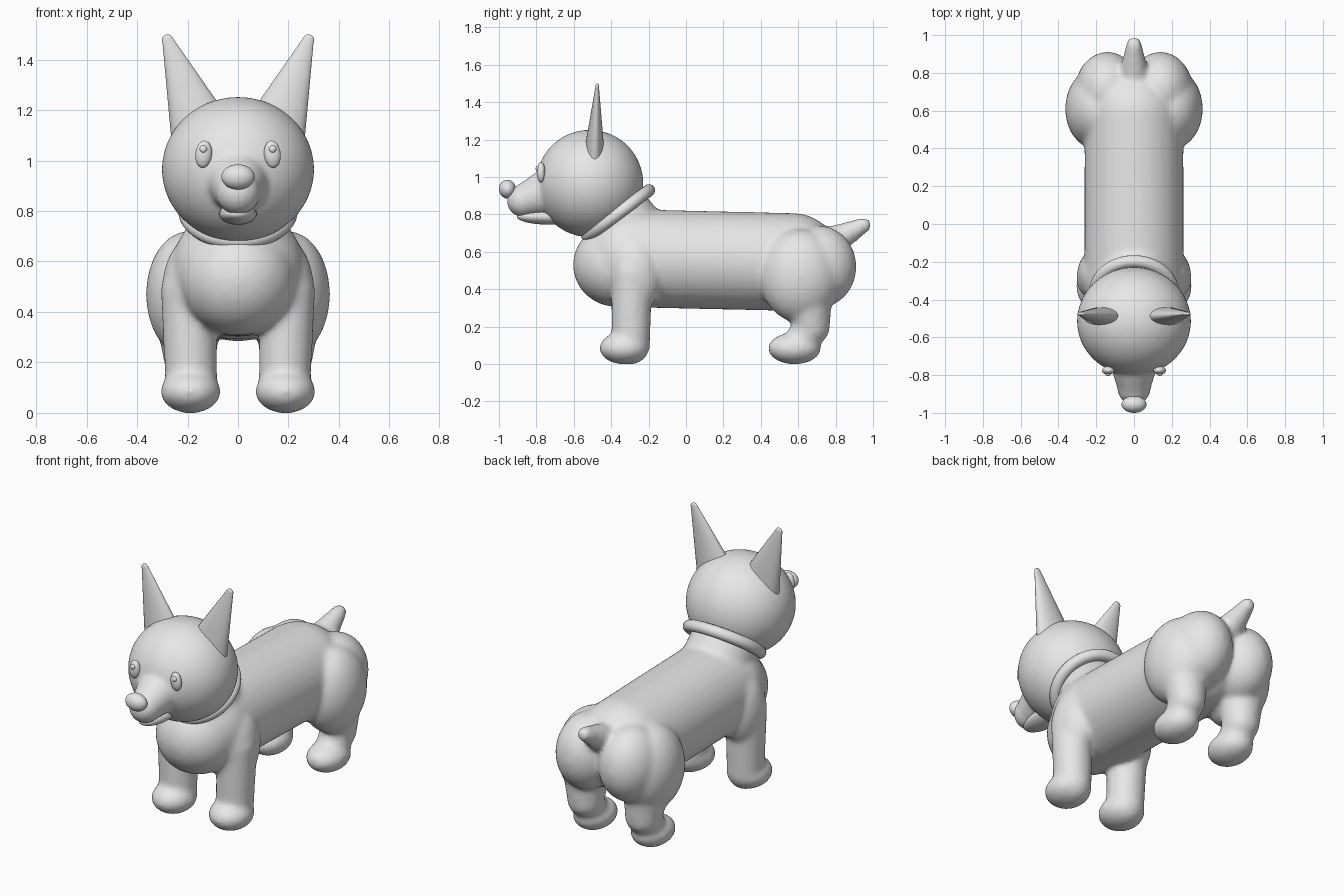
import bpy, bmesh, math
from mathutils import Vector, Matrix

if "Cube" in bpy.data.objects:
    bpy.data.objects.remove(bpy.data.objects["Cube"])

grey = bpy.data.materials.new("light grey")
grey.diffuse_color = (0.8, 0.8, 0.8, 1)
grey.use_nodes = True
grey.node_tree.nodes["Principled BSDF"].inputs["Base Color"].default_value = grey.diffuse_color


def ball(bm, center, radii, tilt=0.0, seg=32):
    """Ellipsoid; tilt turns it about the y axis."""
    m = (Matrix.Translation(center) @ Matrix.Rotation(tilt, 4, 'Y')
         @ Matrix.Diagonal((*radii, 1)))
    bmesh.ops.create_uvsphere(bm, u_segments=seg, v_segments=seg // 2, radius=1, matrix=m)


def limb(bm, a, b, ra, rb, flat=1.0):
    """Tapered capsule from a to b; flat squeezes its thickness in y."""
    a, b = Vector(a), Vector(b)
    turn = (b - a).to_track_quat('Z', 'Y')
    made = bmesh.ops.create_uvsphere(bm, u_segments=32, v_segments=24, radius=1)
    for v in made["verts"]:
        end, r = (b, rb) if v.co.z > -1e-4 else (a, ra)
        off = turn @ (v.co * r)
        off.y *= flat
        v.co = end + off


def finish(name, bm, voxel=None, smooth=10):
    """Make an object; with a voxel size, fuse its volumes into one skin."""
    me = bpy.data.meshes.new(name)
    bmesh.ops.recalc_face_normals(bm, faces=bm.faces)
    bm.to_mesh(me)
    bm.free()
    me.materials.append(grey)
    me.polygons.foreach_set("use_smooth", [True] * len(me.polygons))
    ob = bpy.data.objects.new(name, me)
    bpy.context.collection.objects.link(ob)
    if voxel:
        rm = ob.modifiers.new("fuse", 'REMESH')
        rm.mode = 'VOXEL'
        rm.voxel_size = voxel
        rm.use_smooth_shade = True
        sm = ob.modifiers.new("soften", 'SMOOTH')
        sm.factor = 0.5
        sm.iterations = smooth
    return ob


# Body: trunk, chest, neck, tail and legs fused together
bm = bmesh.new()
limb(bm, (0, -0.29, 0.565), (0, 0.57, 0.545), 0.265, 0.262)
ball(bm, (0, -0.37, 0.53), (0.232, 0.235, 0.225))
limb(bm, (0, -0.28, 0.66), (0, -0.45, 0.90), 0.21, 0.18)
limb(bm, (0, 0.80, 0.665), (0, 0.95, 0.742), 0.082, 0.042)
for s in (1, -1):
    # shoulder, front leg, front paw
    ball(bm, (s * 0.19, -0.27, 0.48), (0.112, 0.14, 0.21))
    limb(bm, (s * 0.195, -0.29, 0.48), (s * 0.185, -0.295, 0.10), 0.112, 0.102)
    ball(bm, (s * 0.188, -0.33, 0.085), (0.120, 0.134, 0.087))
    # haunch, buttock, hind leg, hock, hind paw
    ball(bm, (s * 0.20, 0.61, 0.47), (0.165, 0.215, 0.25))
    ball(bm, (s * 0.14, 0.71, 0.52), (0.172, 0.202, 0.22))
    limb(bm, (s * 0.20, 0.65, 0.42), (s * 0.19, 0.668, 0.20), 0.14, 0.102)
    limb(bm, (s * 0.19, 0.668, 0.20), (s * 0.19, 0.60, 0.095), 0.10, 0.088)
    ball(bm, (s * 0.19, 0.58, 0.083), (0.112, 0.142, 0.085))
finish("body", bm, 0.014, 12)

# Head with muzzle
bm = bmesh.new()
ball(bm, (0, -0.515, 0.965), (0.302, 0.287, 0.287), seg=48)
limb(bm, (0, -0.72, 0.925), (0, -0.87, 0.873), 0.14, 0.088)
finish("head", bm, 0.012, 8)

# Lower jaw and nose
bm = bmesh.new()
ball(bm, (0, -0.73, 0.788), (0.075, 0.175, 0.043))
finish("lower_jaw", bm)
bm = bmesh.new()
ball(bm, (0, -0.955, 0.935), (0.066, 0.045, 0.050))
finish("nose", bm)

# Ears, eyes and eye highlights
for s, side in ((1, "left"), (-1, "right")):
    bm = bmesh.new()
    limb(bm, (s * 0.137, -0.492, 1.09), (s * 0.279, -0.475, 1.478), 0.138, 0.022, flat=0.45)
    finish(side + "_ear", bm)
    bm = bmesh.new()
    ball(bm, (s * 0.136, -0.775, 1.025), (0.033, 0.023, 0.054), tilt=-s * 0.1)
    finish(side + "_eye", bm)
    bm = bmesh.new()
    ball(bm, (s * 0.137, -0.792, 1.045), (0.015, 0.012, 0.015), seg=16)
    finish(side + "_eye_highlight", bm)

# Collar: tilted ring around the neck
bm = bmesh.new()
N, M = 64, 16
tilt = Matrix.Translation((0, -0.362, 0.805)) @ Matrix.Rotation(math.radians(37), 4, 'X')
rings = []
for i in range(N):
    u = 2 * math.pi * i / N
    ring = []
    for j in range(M):
        w = 2 * math.pi * j / M
        r = 0.205 + 0.033 * math.cos(w)
        ring.append(bm.verts.new(tilt @ Vector((r * math.cos(u), r * math.sin(u), 0.033 * math.sin(w)))))
    rings.append(ring)
for i in range(N):
    p, q = rings[i], rings[(i + 1) % N]
    for j in range(M):
        k = (j + 1) % M
        bm.faces.new((p[j], q[j], q[k], p[k]))
finish("collar", bm)
